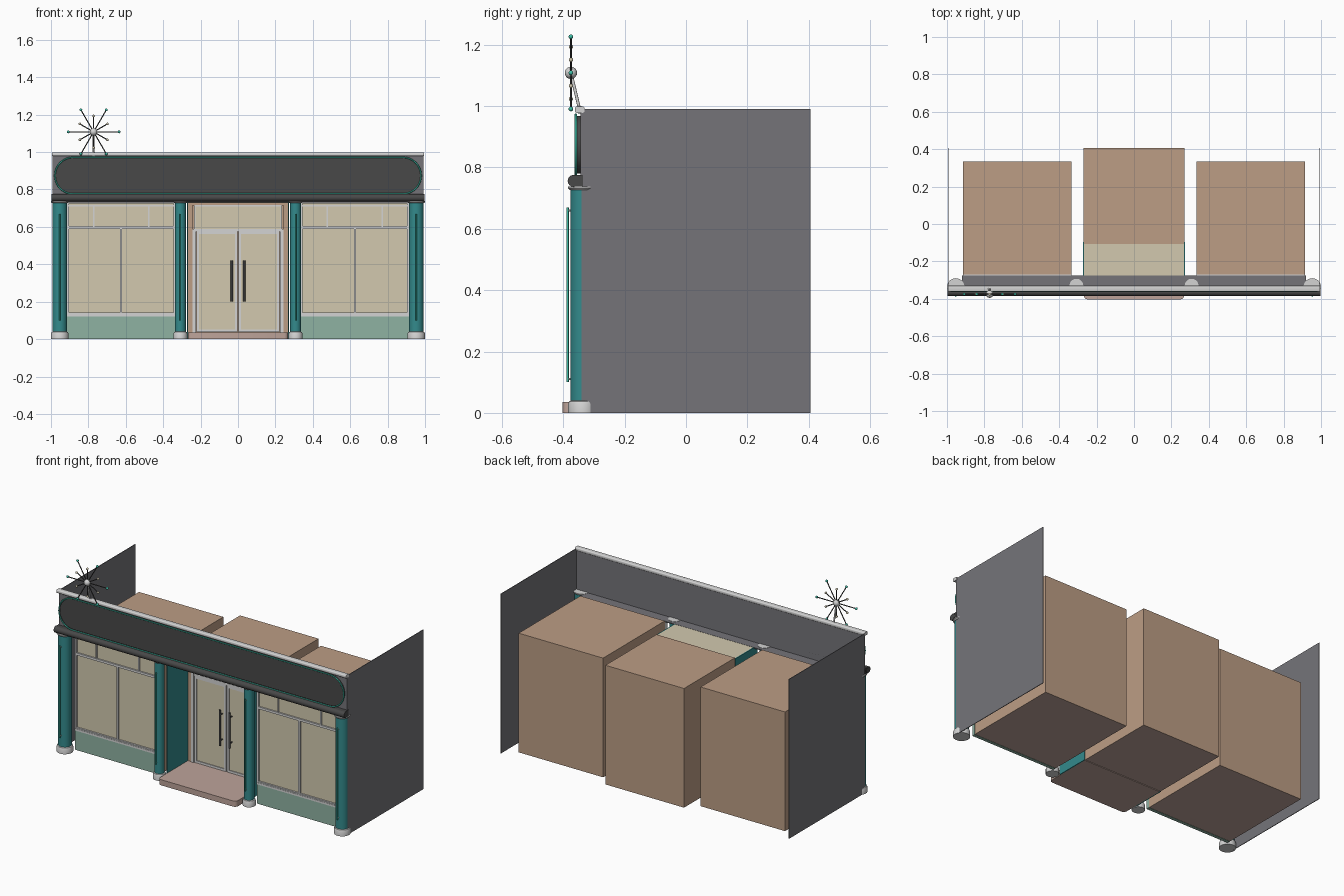
import bpy, bmesh, math
from mathutils import Vector

if "Cube" in bpy.data.objects:
    bpy.data.objects.remove(bpy.data.objects["Cube"])


def lin(c):
    c /= 255
    return c / 12.92 if c <= 0.04045 else ((c + 0.055) / 1.055) ** 2.4


def material(name, code):
    m = bpy.data.materials.new(name)
    m.diffuse_color = [lin(int(code[i:i + 2], 16)) for i in (0, 2, 4)] + [1]
    m.use_nodes = True
    m.node_tree.nodes["Principled BSDF"].inputs["Base Color"].default_value = m.diffuse_color
    return m


GREY = material("wall grey", "757479")
DARK = material("charcoal", "484848")
LIGHT = material("pale metal", "d4d4d4")
TEAL = material("teal", "338a8c")
NEON = material("neon aqua", "3fbfa8")
GREEN = material("sage green", "8fb2a2")
TAN = material("tan plaster", "bc9d85")
GLASS = material("warm glass", "d2c9af")
STONE = material("pink stone", "bea49a")


def finish(name, bm, *mats):
    """Turn a bmesh into an object, smooth except over sharp edges."""
    bmesh.ops.recalc_face_normals(bm, faces=bm.faces)
    for f in bm.faces:
        f.smooth = True
    for e in bm.edges:
        e.smooth = len(e.link_faces) == 2 and e.calc_face_angle(0) < 0.6
    me = bpy.data.meshes.new(name)
    bm.to_mesh(me)
    bm.free()
    for m in mats:
        me.materials.append(m)
    ob = bpy.data.objects.new(name, me)
    bpy.context.collection.objects.link(ob)
    return ob


def box_bm(x0, x1, y0, y1, z0, z1):
    bm = bmesh.new()
    bmesh.ops.create_cube(bm, size=1)
    for v in bm.verts:
        v.co = ((x0 + x1) / 2 + v.co.x * (x1 - x0),
                (y0 + y1) / 2 + v.co.y * (y1 - y0),
                (z0 + z1) / 2 + v.co.z * (z1 - z0))
    return bm


def box(name, mat, *dims):
    return finish(name, box_bm(*dims), mat)


def rod(name, mat, p, q, r, sides=12):
    p, q = Vector(p), Vector(q)
    bm = bmesh.new()
    bmesh.ops.create_cone(bm, cap_ends=True, segments=sides, radius1=r, radius2=r, depth=(q - p).length)
    rot = (q - p).to_track_quat('Z', 'Y')
    for v in bm.verts:
        v.co = rot @ v.co + (p + q) / 2
    return finish(name, bm, mat)


def ball(name, mat, c, r):
    bm = bmesh.new()
    bmesh.ops.create_uvsphere(bm, u_segments=16, v_segments=10, radius=r)
    bmesh.ops.translate(bm, verts=bm.verts, vec=c)
    return finish(name, bm, mat)


def lathe(name, mat, cx, cy, profile, n=32):
    """Closed round solid from (radius, height) points."""
    bm = bmesh.new()
    rings = [[bm.verts.new((cx + r * math.cos(math.tau * i / n), cy + r * math.sin(math.tau * i / n), z))
              for i in range(n)] for r, z in profile]
    for a, b in zip(rings, rings[1:]):
        for i in range(n):
            bm.faces.new((a[i], a[(i + 1) % n], b[(i + 1) % n], b[i]))
    bm.faces.new(rings[0])
    bm.faces.new(rings[-1])
    return finish(name, bm, mat)


def room(name, x0, x1, y0, y1, z1):
    """Plaster box, open to the front, with a stone floor."""
    bm = box_bm(x0, x1, y0, y1, 0, z1)
    bm.normal_update()
    front = [f for f in bm.faces if f.normal.y < -0.5]
    for f in bm.faces:
        f.material_index = int(f.normal.z < -0.5)
    bmesh.ops.delete(bm, geom=front, context='FACES')
    finish(name, bm, TAN, STONE)


def frame(name, x0, x1, z0, z1, y0, y1, t):
    """Rectangular border made of four bars."""
    for part, d in (("left", (x0, x0 + t, y0, y1, z0, z1)), ("right", (x1 - t, x1, y0, y1, z0, z1)),
                    ("bottom", (x0 + t, x1 - t, y0, y1, z0, z0 + t)), ("top", (x0 + t, x1 - t, y0, y1, z1 - t, z1))):
        box(f"{name}_{part}", LIGHT, *d)


# Rooms behind the shopfront
room("centre_room", -0.27, 0.27, -0.095, 0.405, 0.74)
for s, side in ((-1, "left"), (1, "right")):
    c = s * 0.625
    room(f"{side}_room", c - 0.29, c + 0.29, -0.27, 0.335, 0.74)
    # Tall party wall and column
    box(f"{side}_party_wall", GREY, *sorted((s * 0.988, s * 0.992)), -0.34, 0.405, 0, 0.99)
    for pos, x, y, r in (("outer", 0.953, -0.337, 0.039), ("inner", 0.308, -0.33, 0.029)):
        lathe(f"{side}_{pos}_column", TEAL, s * x, y, [(r, 0.035), (r, 0.73)])
        lathe(f"{side}_{pos}_column_base", LIGHT, s * x, y,
              [(r + 0.008, 0), (r + 0.008, 0.03), (r + 0.005, 0.037), (r, 0.04)])
        lathe(f"{side}_{pos}_column_cap", LIGHT, s * x, y, [(r + 0.003, 0.727), (r + 0.008, 0.732), (r + 0.008, 0.738)])
        ty = y - r - 0.01
        rod(f"{side}_{pos}_column_tube", NEON, (s * x, ty, 0.10), (s * x, ty, 0.67), 0.004)
        for z in (0.11, 0.66):
            rod(f"{side}_{pos}_tube_clip", LIGHT, (s * x, ty, z), (s * x, y, z), 0.003, 8)
    # Display window
    box(f"{side}_bulkhead", GREEN, c - 0.29, c + 0.29, -0.292, -0.272, 0, 0.122)
    box(f"{side}_window_sill", LIGHT, c - 0.29, c + 0.29, -0.297, -0.27, 0.122, 0.134)
    box(f"{side}_window_glass", GLASS, c - 0.285, c + 0.285, -0.284, -0.28, 0.13, 0.73)
    frame(f"{side}_window_frame", c - 0.29, c + 0.29, 0.13, 0.735, -0.295, -0.27, 0.011)
    box(f"{side}_window_rail", LIGHT, c - 0.28, c + 0.28, -0.293, -0.272, 0.59, 0.604)
    box(f"{side}_window_top_rail", LIGHT, c - 0.28, c + 0.28, -0.29, -0.272, 0.708, 0.716)
    box(f"{side}_window_mullion", LIGHT, c - 0.006, c + 0.006, -0.293, -0.272, 0.134, 0.59)
    for d in (-0.147, 0.147):
        box(f"{side}_transom_mullion", LIGHT, c + d - 0.004, c + d + 0.004, -0.291, -0.272, 0.604, 0.71)
    # Entrance recess and door leaf
    box(f"{side}_recess_wall", TEAL, *sorted((s * 0.268, s * 0.274)), -0.31, -0.095, 0, 0.735)
    box(f"{side}_door_jamb", TAN, *sorted((s * 0.243, s * 0.268)), -0.108, -0.095, 0.03, 0.735)
    box(f"{side}_door_post", LIGHT, *sorted((s * 0.225, s * 0.243)), -0.113, -0.095, 0.035, 0.59)
    x0, x1 = sorted((s * 0.003, s * 0.222))
    frame(f"{side}_door_leaf", x0, x1, 0.038, 0.575, -0.112, -0.098, 0.014)
    box(f"{side}_door_glass", GLASS, x0 + 0.01, x1 - 0.01, -0.107, -0.103, 0.045, 0.57)
    hx = s * 0.033
    rod(f"{side}_door_handle", DARK, (hx, -0.13, 0.20), (hx, -0.13, 0.42), 0.006)
    for z in (0.23, 0.39):
        rod(f"{side}_handle_bracket", DARK, (hx, -0.13, z), (hx, -0.106, z), 0.004, 8)

# Entrance head, ceiling and step
box("door_head", LIGHT, -0.243, 0.243, -0.112, -0.095, 0.575, 0.588)
box("door_transom_glass", GLASS, -0.235, 0.235, -0.107, -0.103, 0.586, 0.715)
frame("door_transom_frame", -0.232, 0.232, 0.584, 0.716, -0.111, -0.098, 0.006)
box("door_lintel", TAN, -0.243, 0.243, -0.107, -0.095, 0.715, 0.735)
box("recess_ceiling", GLASS, -0.268, 0.268, -0.275, -0.1, 0.728, 0.735)
step = box_bm(-0.268, 0.268, -0.403, -0.1, 0, 0.035)
corners = [e for e in step.edges if all(v.co.y < -0.4 for v in e.verts)
           and abs(e.verts[0].co.x - e.verts[1].co.x) < 0.01]
bmesh.ops.bevel(step, geom=corners, offset=0.02, segments=3, profile=0.5, affect='EDGES')
finish("entrance_step", step, STONE)

# Fascia with coping, soffit and rounded ledge
box("soffit", GREY, -0.92, 0.92, -0.34, -0.275, 0.73, 0.736)
box("fascia", GREY, -0.99, 0.99, -0.343, -0.335, 0.735, 0.985)
coping = box_bm(-0.995, 0.995, -0.362, -0.33, 0.978, 0.998)
bmesh.ops.bevel(coping, geom=[e for e in coping.edges if abs(e.verts[0].co.x - e.verts[1].co.x) > 1],
                offset=0.006, segments=3, profile=0.5, affect='EDGES')
finish("coping", coping, LIGHT)
box("ledge_back", DARK, -0.995, 0.995, -0.364, -0.335, 0.737, 0.775)
rod("ledge_roll", DARK, (-0.997, -0.366, 0.756), (0.997, -0.366, 0.756), 0.0195, 24)


# Pill-shaped sign board with neon outline
def pill(half, r, zc, n=20):
    pts = []
    for s in (1, -1):
        for i in range(n + 1):
            a = -math.pi / 2 + math.pi * i / n
            pts.append((s * (half - r + r * math.cos(a)), s * r * math.sin(a) + zc))
    return pts


bm = bmesh.new()
face = bm.faces.new([bm.verts.new((x, -0.356, z)) for x, z in pill(0.975, 0.094, 0.874)])
ext = bmesh.ops.extrude_face_region(bm, geom=[face])
bmesh.ops.translate(bm, verts=[v for v in ext["geom"] if isinstance(v, bmesh.types.BMVert)], vec=(0, 0.016, 0))
finish("sign_board", bm, DARK)
cu = bpy.data.curves.new("sign_neon_outline", 'CURVE')
cu.dimensions = '3D'
cu.bevel_depth, cu.bevel_resolution = 0.004, 2
outline = pill(0.979, 0.098, 0.874)
sp = cu.splines.new('POLY')
sp.points.add(len(outline) - 1)
for p, (x, z) in zip(sp.points, outline):
    p.co = (x, -0.359, z, 1)
sp.use_cyclic_u = True
cu.materials.append(NEON)
bpy.context.collection.objects.link(bpy.data.objects.new("sign_neon_outline", cu))

# Starburst ornament on the coping
hub = Vector((-0.772, -0.375, 1.108))
ball("starburst_hub", LIGHT, hub, 0.02)
rod("starburst_strut", LIGHT, hub, (-0.772, -0.347, 0.99), 0.005)
ball("starburst_foot", LIGHT, (-0.772, -0.347, 0.988), 0.013)
for i in range(12):
    a = math.radians(30 * i)
    length, mat, r = ((0.085, GLASS, 0.007) if i % 2 else (0.136, NEON, 0.0075))
    tip = hub + length * Vector((math.cos(a), 0, math.sin(a)))
    rod("starburst_ray", DARK, hub, tip, 0.003, 8)
    ball("starburst_tip", mat, tip, r)
